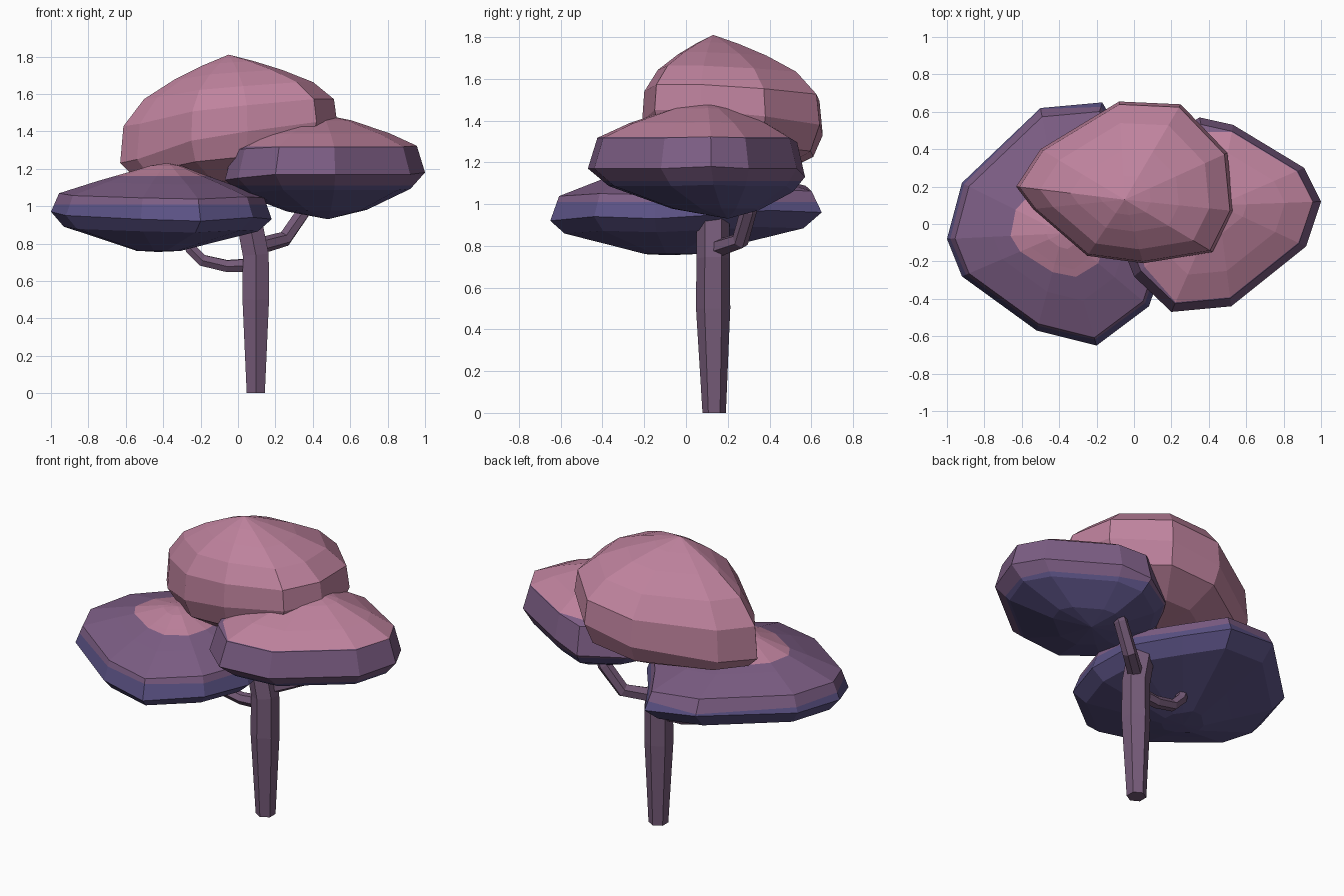
import bpy, bmesh, math
from mathutils import Vector

if "Cube" in bpy.data.objects:
    bpy.data.objects.remove(bpy.data.objects["Cube"])


def material(name, rgb):
    m = bpy.data.materials.new(name)
    m.diffuse_color = (*rgb, 1)
    m.use_nodes = True
    m.node_tree.nodes["Principled BSDF"].inputs["Base Color"].default_value = m.diffuse_color
    return m


BLUE = material("dusk blue", (0.105, 0.085, 0.235))
PURPLE = material("muted purple", (0.205, 0.112, 0.235))
PINK = material("dusty pink", (0.52, 0.225, 0.34))
BARK = material("plum bark", (0.18, 0.105, 0.19))


def finish(name, bm, mats):
    bmesh.ops.recalc_face_normals(bm, faces=bm.faces)
    me = bpy.data.meshes.new(name)
    bm.to_mesh(me)
    bm.free()
    for m in mats:
        me.materials.append(m)
    ob = bpy.data.objects.new(name, me)
    bpy.context.collection.objects.link(ob)
    return ob


def bridge(bm, a, b):
    n = len(a)
    for i in range(n):
        bm.faces.new((a[i], a[(i + 1) % n], b[(i + 1) % n], b[i]))


def foliage(name, rim, apex, up, nadir, down, mats, cuts):
    """Cushion lofted from a rim outline to a top and a bottom point.
    up/down: (amount moved inwards, amount moved in height) per ring."""
    bm = bmesh.new()
    rim_verts = [bm.verts.new(p) for p in rim]
    for tip, rings in ((apex, up), (nadir, down)):
        prev = rim_verts
        for t, h in rings:
            ring = [bm.verts.new((x + (tip[0] - x) * t, y + (tip[1] - y) * t,
                                  z + (tip[2] - z) * h)) for x, y, z in rim]
            bridge(bm, prev, ring)
            prev = ring
        top = bm.verts.new(tip)
        for i in range(len(prev)):
            bm.faces.new((prev[i], prev[(i + 1) % len(prev)], top))
    # level colour bands
    for z in cuts:
        bmesh.ops.bisect_plane(bm, geom=bm.verts[:] + bm.edges[:] + bm.faces[:],
                               plane_co=(0, 0, z), plane_no=(0, 0, 1), dist=1e-5)
    for f in bm.faces:
        zc = f.calc_center_median().z
        f.material_index = sum(zc > z for z in cuts)
    return finish(name, bm, mats)


def limb(name, path, sides=6):
    """Tapered faceted tube along points (x, y, z, radius)."""
    bm = bmesh.new()
    pts = [Vector(p[:3]) for p in path]
    prev = None
    for i, p in enumerate(pts):
        d = pts[min(i + 1, len(pts) - 1)] - pts[max(i - 1, 0)]
        if i == 0 and p.z == 0:
            d = Vector((0, 0, 1))
        q = Vector((0, 0, 1)).rotation_difference(d.normalized())
        ring = []
        for k in range(sides):
            a = math.pi / 2 + 2 * math.pi * k / sides
            ring.append(bm.verts.new(
                p + q @ Vector((math.cos(a), math.sin(a), 0)) * path[i][3]))
        if prev:
            bridge(bm, prev, ring)
        else:
            bm.faces.new(ring)
        prev = ring
    bm.faces.new(prev)
    return finish(name, bm, [BARK])


# trunk and two branches
limb("trunk", [(.095, .135, 0, .056), (.095, .13, .5, .082), (.095, .13, .74, .08),
               (.06, .13, .92, .078), (.0, .15, 1.2, .06)])
limb("left_branch", [(.08, .13, .685, .04), (-.06, .12, .68, .036),
                     (-.19, .11, .71, .035), (-.25, .11, .77, .035),
                     (-.3, .1, .9, .03)])
limb("right_branch", [(.09, .13, .78, .045), (.25, .26, .825, .042),
                      (.35, .3, .97, .04), (.4, .3, 1.1, .035)])

# low wide cushion on the left
foliage("lower_foliage",
        [(-1, -.08, .97), (-.92, -.28, .95), (-.52, -.57, .93), (-.2, -.65, .92),
         (.08, -.44, .94), (.18, -.15, .93), (.15, .17, .95), (-.02, .4, .97),
         (-.17, .65, .96), (-.5, .62, 1.0), (-.92, .22, .98)],
        (-.38, -.05, 1.23), [(.07, .38), (.4, .63), (.68, .82), (.86, .95)],
        (-.43, -.08, .755), [(.12, .37), (.52, .72), (.8, .97)],
        [BLUE, PURPLE, PINK], [1.01, 1.16])

# middle cushion on the right
foliage("right_foliage",
        [(1, .12, 1.18), (.92, -.12, 1.17), (.52, -.44, 1.17), (.2, -.47, 1.17),
         (0, -.28, 1.15), (-.07, -.1, 1.14), (-.02, .2, 1.13), (.12, .42, 1.12),
         (.35, .57, 1.13), (.53, .53, 1.17), (.91, .3, 1.17)],
        (.45, .1, 1.49), [(.08, .46), (.35, .68), (.72, .9)],
        (.48, .2, .93), [(.15, .35), (.6, .8)],
        [BLUE, PURPLE, PINK], [1.11, 1.32])

# tall crown on top
foliage("top_foliage",
        [(-.63, .2, 1.23), (-.5, .4, 1.25), (-.08, .655, 1.33), (.25, .64, 1.38),
         (.5, .38, 1.42), (.53, .07, 1.45), (.42, -.15, 1.45), (.05, -.21, 1.4),
         (-.25, -.17, 1.35), (-.54, .08, 1.25)],
        (-.05, .13, 1.81), [(.03, .34), (.22, .59), (.5, .77), (.76, .9)],
        (-.02, .2, 1.1), [(.1, .45), (.5, .85)],
        [PINK], [])
